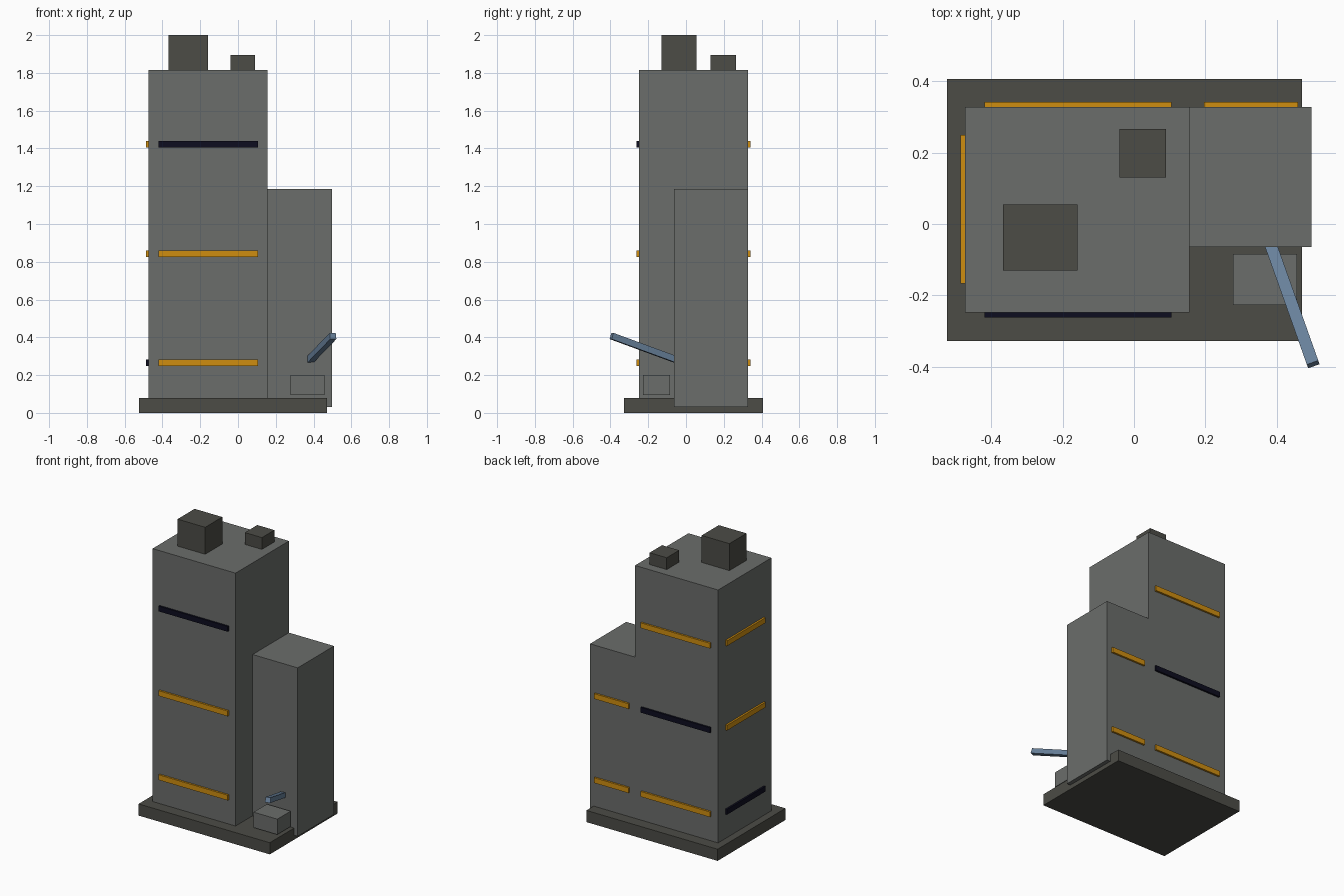
import bpy
import bmesh
from mathutils import Vector, Matrix

if "Cube" in bpy.data.objects:
    bpy.data.objects.remove(bpy.data.objects["Cube"])


def material(name, rgb):
    m = bpy.data.materials.new(name)
    m.diffuse_color = (*rgb, 1.0)
    m.use_nodes = True
    m.node_tree.nodes["Principled BSDF"].inputs["Base Color"].default_value = m.diffuse_color
    return m


WALL = material("wall grey", (0.145, 0.153, 0.145))
DARK = material("dark concrete", (0.072, 0.072, 0.061))
LIT = material("lit window amber", (0.62, 0.27, 0.005))
UNLIT = material("unlit window navy", (0.004, 0.004, 0.014))
STEEL = material("steel blue", (0.14, 0.22, 0.33))


def box(name, x, y, z, mat, matrix=None):
    """Box between the given (min, max) ranges, optionally transformed."""
    lo, hi = Vector((x[0], y[0], z[0])), Vector((x[1], y[1], z[1]))
    bm = bmesh.new()
    bmesh.ops.create_cube(bm, size=1)
    bmesh.ops.scale(bm, vec=hi - lo, verts=bm.verts)
    bmesh.ops.translate(bm, vec=(lo + hi) / 2, verts=bm.verts)
    if matrix:
        bm.transform(matrix)
    mesh = bpy.data.meshes.new(name)
    bm.to_mesh(mesh)
    bm.free()
    mesh.materials.append(mat)
    obj = bpy.data.objects.new(name, mesh)
    bpy.context.collection.objects.link(obj)
    return obj


# Plinth, main tower and lower side wing
box("plinth", (-0.525, 0.471), (-0.328, 0.407), (0, 0.08), DARK)
box("tower", (-0.474, 0.156), (-0.249, 0.329), (0.08, 1.815), WALL)
box("side_wing", (0.156, 0.498), (-0.064, 0.329), (0.03, 1.186), WALL)

# Rooftop units
box("large_roof_unit", (-0.368, -0.158), (-0.13, 0.055), (1.815, 2.0), DARK)
box("small_roof_unit", (-0.04, 0.09), (0.131, 0.266), (1.815, 1.896), DARK)

# Window strips: wall, x range, y range, colour per floor from the bottom up
FLOORS = (0.265, 0.842, 1.422)
STRIPS = (
    ("front_window", (-0.42, 0.105), (-0.262, -0.249), (LIT, LIT, UNLIT)),
    ("back_window", (-0.42, 0.105), (0.329, 0.342), (LIT, UNLIT, LIT)),
    ("left_window", (-0.487, -0.474), (-0.167, 0.25), (UNLIT, LIT, LIT)),
    ("wing_back_window", (0.197, 0.46), (0.329, 0.342), (LIT, LIT)),
)
for name, x, y, colours in STRIPS:
    for floor, (z, mat) in enumerate(zip(FLOORS, colours), 1):
        box(f"{name}_{floor}", x, y, (z - 0.018, z + 0.018), mat)

# Small block in front of the wing
box("entrance_block", (0.278, 0.458), (-0.228, -0.084), (0.094, 0.2), WALL)

# Sloping beam sticking out of the wing
start, end = Vector((0.375, -0.034, 0.275)), Vector((0.503, -0.394, 0.407))
axis = (end - start).normalized()
side = axis.cross(Vector((0, 0, 1))).normalized()
up = side.cross(axis)
frame = Matrix((side, axis, up)).transposed().to_4x4()
frame.translation = start
box("sloping_beam", (-0.017, 0.017), (0, (end - start).length),
    (-0.017, 0.017), STEEL, frame)
